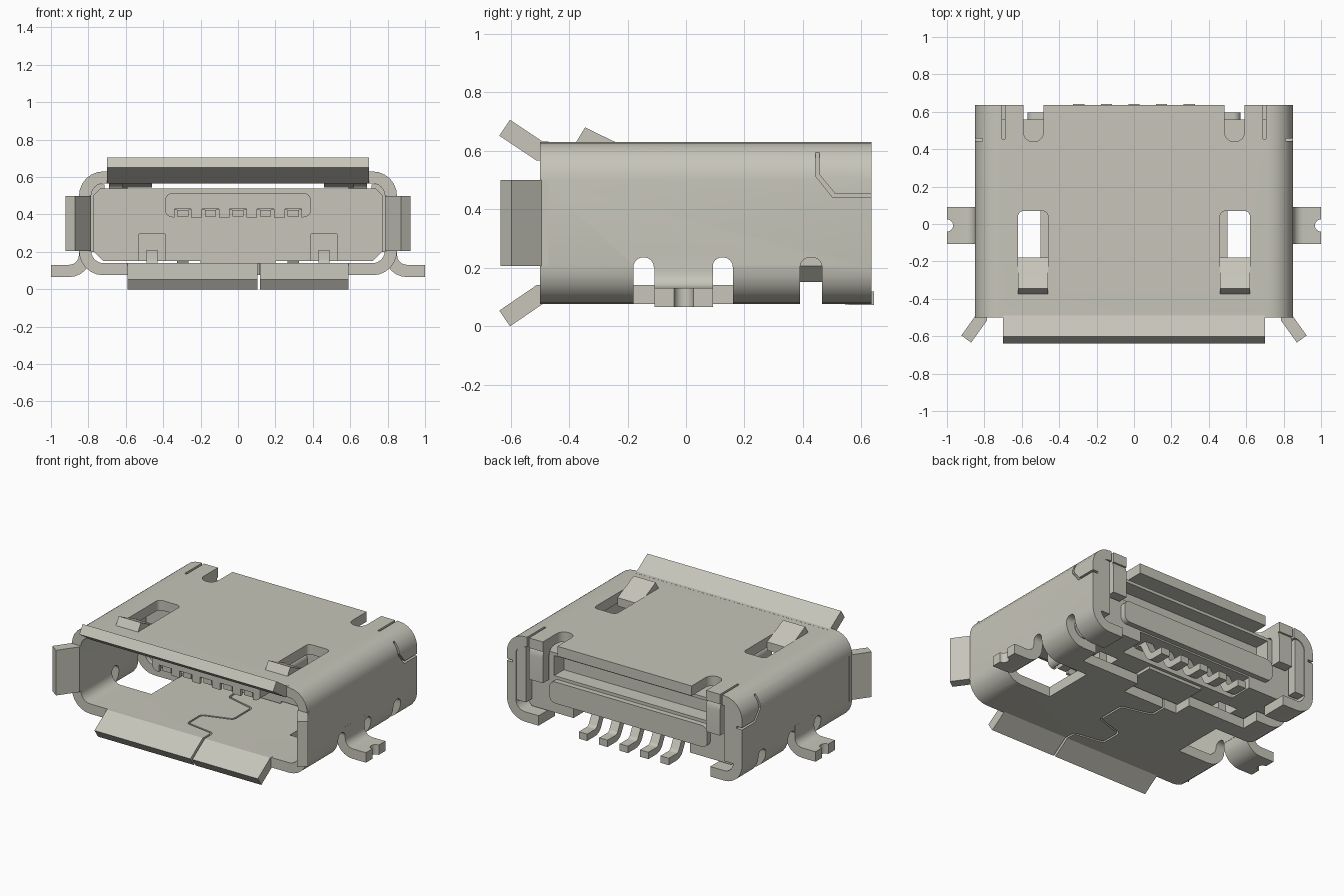
import bpy, bmesh, math
from mathutils import Vector

cube = bpy.data.objects.get("Cube")
if cube:
    bpy.data.objects.remove(cube, do_unlink=True)

metal = bpy.data.materials.new("warm_grey_metal")
metal.use_nodes = True
COLOUR = (0.57, 0.56, 0.49, 1)
metal.diffuse_color = COLOUR
metal.node_tree.nodes["Principled BSDF"].inputs["Base Color"].default_value = COLOUR
T = 0.065  # sheet thickness


def fillet(pts, r, closed=True, steps=6):
    """Round the corners of a 2D path."""
    pts = [Vector(p) for p in pts]
    out = []
    for i, p in enumerate(pts):
        if not closed and i in (0, len(pts) - 1):
            out.append(p)
            continue
        a, b = pts[i - 1] - p, pts[(i + 1) % len(pts)] - p
        a, b = a.normalized(), b.normalized()
        half = a.angle(b) / 2
        d = r / math.tan(half)
        centre = p + (a + b).normalized() * (r / math.sin(half))
        s, e = p + a * d - centre, p + b * d - centre
        total = s.angle(e)
        for k in range(steps + 1):
            t = k / steps
            v = (s * math.sin((1 - t) * total) + e * math.sin(t * total)) / math.sin(total)
            out.append(centre + v)
    return out


def rect(u0, v0, u1, v1):
    return [(u0, v0), (u1, v0), (u1, v1), (u0, v1)]


def prism(name, pts, axis, a, b):
    """Extrude a 2D outline along one axis, from a to b."""
    place = {"x": lambda u, v, w: (w, u, v),
             "y": lambda u, v, w: (u, w, v),
             "z": lambda u, v, w: (u, v, w)}[axis]
    bm = bmesh.new()
    rings = [[bm.verts.new(place(p[0], p[1], w)) for p in pts] for w in (a, b)]
    n = len(pts)
    bm.faces.new(rings[0])
    bm.faces.new(rings[1])
    for i in range(n):
        j = (i + 1) % n
        bm.faces.new((rings[0][i], rings[0][j], rings[1][j], rings[1][i]))
    bmesh.ops.recalc_face_normals(bm, faces=bm.faces)
    mesh = bpy.data.meshes.new(name)
    bm.to_mesh(mesh)
    bm.free()
    mesh.materials.append(metal)
    ob = bpy.data.objects.new(name, mesh)
    bpy.context.collection.objects.link(ob)
    return ob


def strip(name, path, axis, a, b, t=T):
    """Bent sheet: give a 2D centre line a thickness and a width."""
    path = [Vector(p) for p in path]
    left, right = [], []
    for i, p in enumerate(path):
        d0 = (p - path[max(i - 1, 0)]).normalized()
        d1 = (path[min(i + 1, len(path) - 1)] - p).normalized()
        d = (d0 + d1).normalized()
        n = Vector((-d.y, d.x)) * t / 2
        n /= max(0.5, d.dot(d1 if d1.length else d0))
        left.append(p + n)
        right.append(p - n)
    return prism(name, left + right[::-1], axis, a, b)


def cut(ob, cutters):
    """Subtract the cutters and remove them."""
    for c in cutters:
        c.hide_render = True
        m = ob.modifiers.new("cut", "BOOLEAN")
        m.operation, m.object, m.solver = "DIFFERENCE", c, "EXACT"
        dg = bpy.context.evaluated_depsgraph_get()
        mesh = bpy.data.meshes.new_from_object(ob.evaluated_get(dg))
        ob.modifiers.clear()
        ob.data = mesh
        bpy.data.objects.remove(c, do_unlink=True)


def span(s, a, b):
    return sorted((s * a, s * b))


def box(name, x, y, z):
    return prism(name, rect(x[0], y[0], x[1], y[1]), "z", *z)


# Shell: rounded sheet tube
shell = prism("shell", fillet(rect(-.85, .075, .85, .63), .13), "y", -.5, .635)
cutters = [prism("bore", fillet(rect(-.785, .14, .785, .565), .065), "y", -.6, .7),
           box("rear_floor_opening", (-.62, .62), (.27, .7), (0, .2)),
           box("pin_opening", (-.2, .2), (.15, .5), (0, .2))]
seam = [(.11, -.7), (.11, -.42), (-.09, -.39), (-.09, -.25), (.1, -.19), (.1, 0), (-.1, .05), (-.1, .3)]
cutters.append(strip("seam", fillet(seam, .025, False, 3), "z", 0, .2, .012))
for s in (1, -1):
    cutters += [
        prism("top_window", fillet(rect(*[v for v in (span(s, .46, .62)[0], -.36,
              span(s, .46, .62)[1], .07)]), .03), "z", .5, .7),
        prism("top_rear_notch", fillet(rect(span(s, .485, .59)[0], .44,
              span(s, .485, .59)[1], .8), .05), "z", .5, .7),
        box("hook_slit", span(s, .69, .705), (.455, .7), (.5, .7)),
        box("leg_window", span(s, .5, .76), (-.18, .16), (0, .2)),
        strip("side_slit", [(.45, .6), (.45, .515), (.505, .447), (.7, .447)], "x",
              *span(s, .81, .9), .014),
    ]
    for y0, y1 in ((-.18, -.11), (.09, .16), (.39, .465)):
        cutters.append(prism("side_notch", fillet(rect(y0, -.2, y1, .235), .034), "x", *span(s, .6, .9)))
    cutters.append(box("leg_clearance", span(s, .7, .9), (-.115, .095), (0, .2)))
cut(shell, cutters)

# Flared mouth lips
strip("top_lip", [(-.47, .598), (-.5, .598), (-.62, .678)], "x", -.7, .7)
lower = strip("bottom_lip", [(-.47, .108), (-.5, .108), (-.62, .026)], "x", -.59, .59)
cut(lower, [box("lip_split", (.103, .117), (-.8, -.4), (-.1, .3))])

for s, side in ((1, "left"), (-1, "right")):
    # Flared side lip
    strip(side + "_lip", [(s * .818, -.47), (s * .818, -.505), (s * .897, -.615)], "z", .205, .5)

    # Spring latch in the top window
    prism(side + "_latch", [(-.375, .63), (-.345, .68), (-.285, .65), (-.18, .6), (-.18, .545),
                            (-.3, .575), (-.37, .575)], "x", *span(s, .46, .62))

    # Solder leg with a notched end
    path = fillet([(s * .818, .26), (s * .818, .098), (s, .098)], .085, False)
    leg = strip(side + "_leg", path, "y", -.108, .092)
    ring = [(s + .033 * math.cos(k * math.pi / 8), -.008 + .033 * math.sin(k * math.pi / 8))
            for k in range(16)]
    cut(leg, [prism("leg_notch", ring, "z", 0, .2)])

    # Rear hook folded over the insert
    strip(side + "_rear_hook", fillet([(.46, .597), (.602, .597), (.602, .36)], .08, False),
          "x", *span(s, .59, .69))
    # Small floor tab and rear corner strip
    strip(side + "_floor_tab", fillet([(.1, .108), (.24, .108), (.24, .21)], .05, False),
          "x", *span(s, .43, .49), .05)
    box(side + "_rear_corner", span(s, .715, .79), (.57, .63), (.2, .56))

# Insert body
body = [(-.72, .15), (.72, .15), (.775, .205), (.775, .5), (.735, .54), (-.735, .54),
        (-.775, .5), (-.775, .205)]
insert = prism("insert", body, "y", .16, .56)
cut(insert, [box("key_slot", span(s, .39, .53), (.1, .32), (.1, .295)) for s in (1, -1)]
    + [box("rear_recess", (-.56, .56), (.46, .7), (.39, .52)),
       box("rear_underside", (-.42, .42), (.4, .7), (.1, .22))])
prism("insert_ledge", fillet(rect(-.57, .23, .57, .37), .04), "y", .54, .595)
box("insert_foot", (-.2, .2), (.16, .38), (.13, .17))

# Tongue with contact grooves, contacts and pins
tongue = prism("tongue", fillet(rect(-.39, .385, .39, .515), .04), "y", -.33, .2)
XS = [-.295 + .1475 * i for i in range(5)]
cut(tongue, [box("tongue_underside", (-.355, .355), (-.31, .16), (.3, .425))]
    + [box("contact_groove", (x - .045, x + .045), (-.4, -.2), (.3, .43)) for x in XS])
for i, x in enumerate(XS):
    box(f"contact_{i + 1}", (x - .03, x + .03), (-.315, .2), (.39, .425))
    strip(f"pin_{i + 1}", fillet([(.35, .235), (.46, .235), (.53, .095), (.642, .095)], .05, False),
          "x", x - .03, x + .03, .045)

# Smooth the bends, keep sheet edges crisp
for ob in bpy.context.scene.objects:
    ob.select_set(ob.type == "MESH")
    if ob.type == "MESH":
        bpy.context.view_layer.objects.active = ob
bpy.ops.object.shade_smooth_by_angle(angle=math.radians(30))
